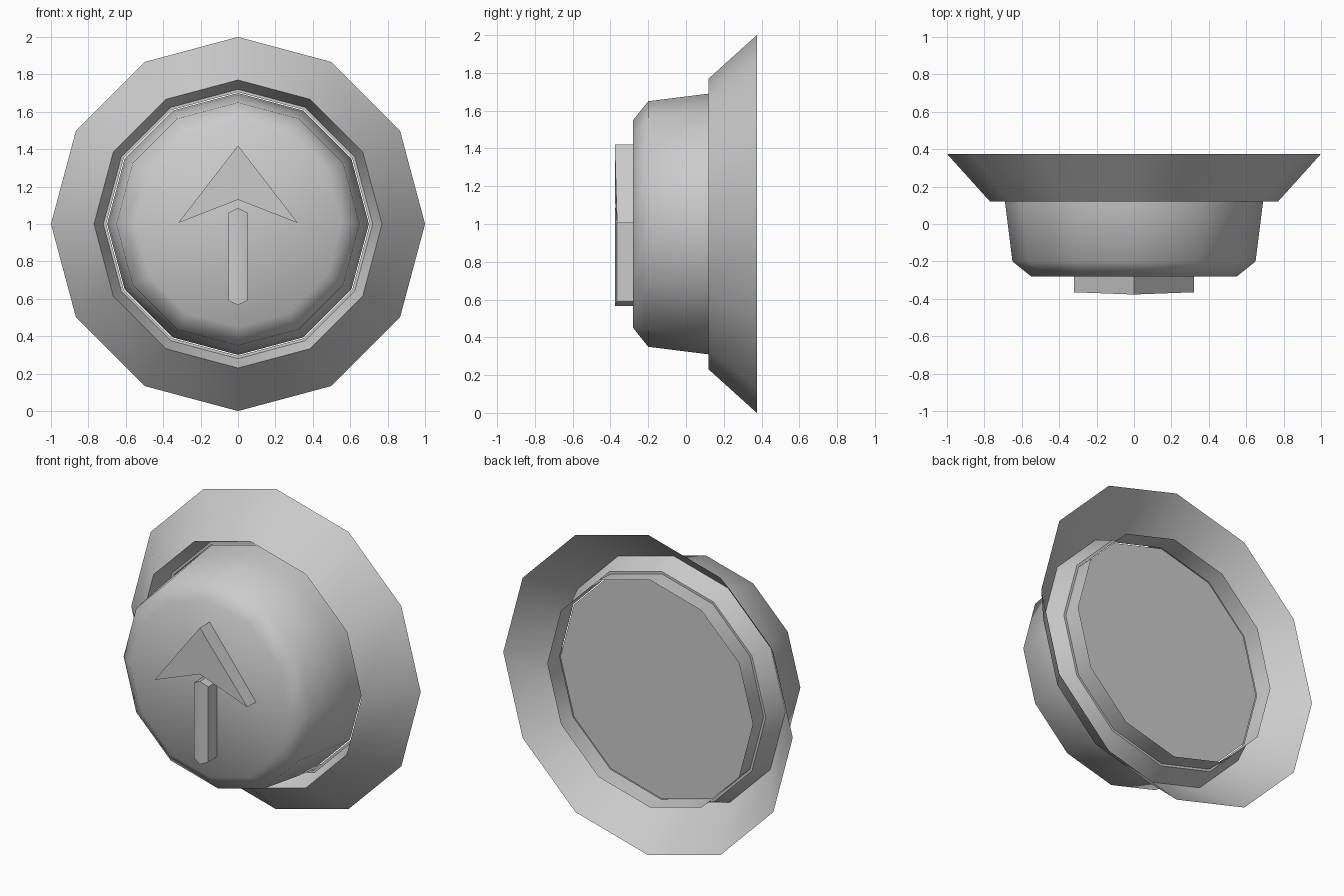
import bpy, bmesh
from math import sin, cos, radians, pi

if "Cube" in bpy.data.objects:
    bpy.data.objects.remove(bpy.data.objects["Cube"])

SIDES = 12
CENTRE_Z = 1.0


def finish(name, bm, angle):
    mesh = bpy.data.meshes.new(name)
    bm.to_mesh(mesh)
    bm.free()
    obj = bpy.data.objects.new(name, mesh)
    bpy.context.collection.objects.link(obj)
    bpy.ops.object.select_all(action='DESELECT')
    obj.select_set(True)
    bpy.context.view_layer.objects.active = obj
    bpy.ops.object.shade_smooth_by_angle(angle=radians(angle))
    return obj


def lathe(name, profile, angle, capped=False):
    """Turn a (radius, y) profile around the front-to-back axis."""
    bm = bmesh.new()
    rings = [[bm.verts.new((r * sin(2 * pi * i / SIDES), y,
                            CENTRE_Z + r * cos(2 * pi * i / SIDES)))
              for i in range(SIDES)] for r, y in profile]
    for a, b in zip(rings, rings[1:]):
        for i in range(SIDES):
            j = (i + 1) % SIDES
            bm.faces.new((a[i], b[i], b[j], a[j]))
    if capped:
        bm.faces.new(rings[0])
        bm.faces.new(rings[-1])
        bmesh.ops.recalc_face_normals(bm, faces=bm.faces)
    return finish(name, bm, angle)


def ridged_plate(name, half, back=-0.27, edge=-0.365, ridge=-0.377):
    """Raised mark from its right half outline (x, z), mirrored in x,
    with a faint ridge down the middle."""
    bm = bmesh.new()
    for side in (1, -1):
        front = [bm.verts.new((side * x, ridge if x == 0 else edge, z)) for x, z in half]
        rear = [bm.verts.new((side * x, back, z)) for x, z in half]
        bm.faces.new(front)
        bm.faces.new(rear)
        for i in range(len(half) - 1):
            bm.faces.new((front[i], front[i + 1], rear[i + 1], rear[i]))
    bmesh.ops.remove_doubles(bm, verts=bm.verts, dist=1e-5)
    bmesh.ops.recalc_face_normals(bm, faces=bm.faces)
    return finish(name, bm, 30)


# Flared surround with a trough and a short rear collar
lathe("bezel", [(1.0, 0.375), (0.77, 0.12), (0.72, 0.24),
                (0.705, 0.24), (0.71, 0.355)], 40)

# Tapered push button with chamfered front
lathe("button", [(0.70, 0.24), (0.69, 0.12), (0.65, -0.20), (0.55, -0.28)],
      60, capped=True)

# Raised upward arrow
ridged_plate("arrow_head", [(0, 1.42), (0.32, 1.005), (0, 1.13)])
ridged_plate("arrow_shaft", [(0, 1.085), (0.05, 1.06), (0.05, 0.59), (0, 0.567)])
